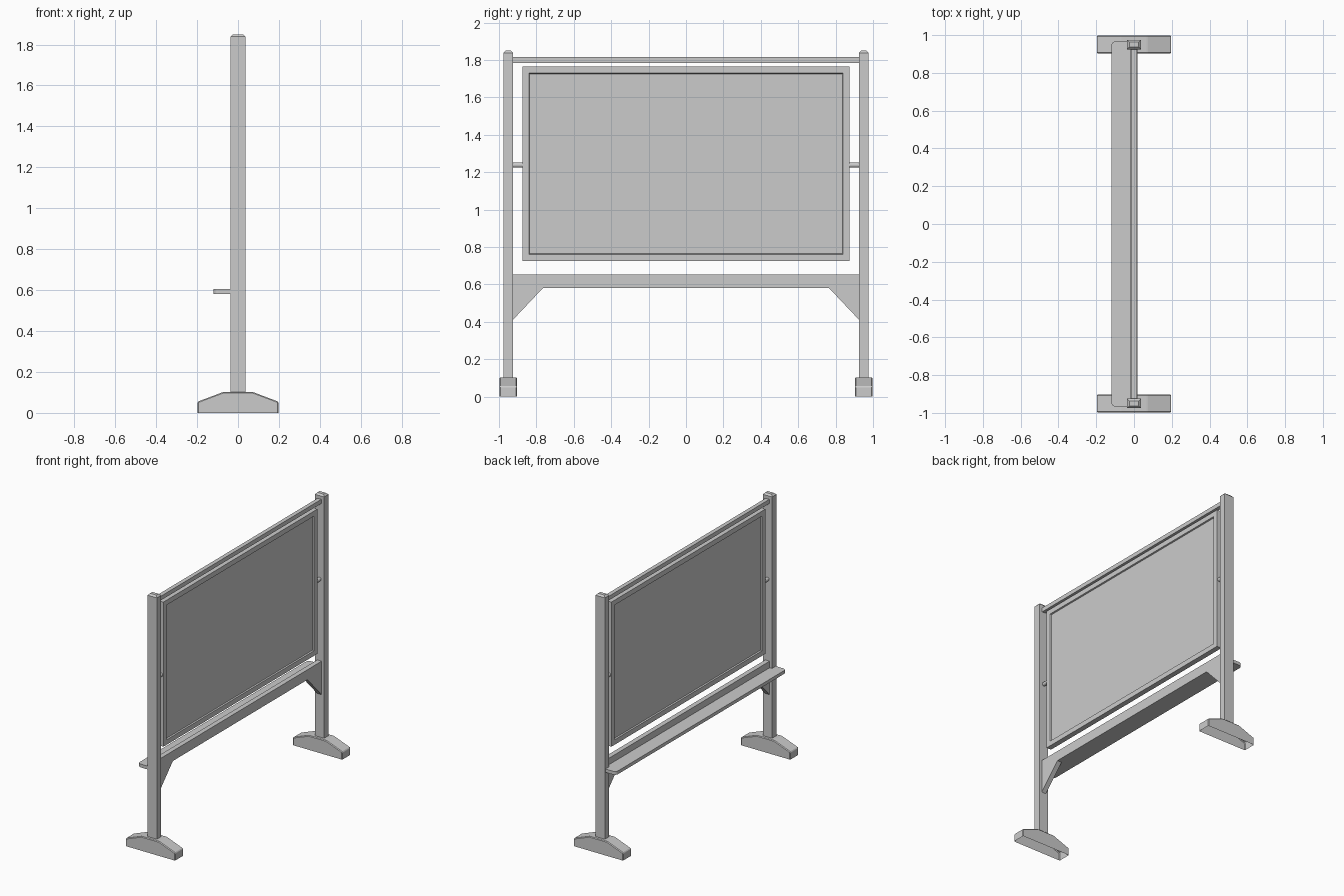
import bpy, bmesh, math
from mathutils import Vector

if "Cube" in bpy.data.objects:
    bpy.data.objects.remove(bpy.data.objects["Cube"])


def finish(name, bm):
    bmesh.ops.recalc_face_normals(bm, faces=bm.faces)
    mesh = bpy.data.meshes.new(name)
    bm.to_mesh(mesh)
    bm.free()
    ob = bpy.data.objects.new(name, mesh)
    bpy.context.collection.objects.link(ob)
    return ob


def box(x0, x1, y0, y1, z0, z1):
    bm = bmesh.new()
    bmesh.ops.create_cube(bm, size=1)
    for v in bm.verts:
        v.co = ((x0 + x1) / 2 + v.co.x * (x1 - x0),
                (y0 + y1) / 2 + v.co.y * (y1 - y0),
                (z0 + z1) / 2 + v.co.z * (z1 - z0))
    return bm


def prism(points, direction):
    bm = bmesh.new()
    face = bm.faces.new([bm.verts.new(p) for p in points])
    ext = bmesh.ops.extrude_face_region(bm, geom=[face], use_keep_orig=True)
    verts = [g for g in ext["geom"] if isinstance(g, bmesh.types.BMVert)]
    bmesh.ops.translate(bm, verts=verts, vec=Vector(direction))
    bmesh.ops.recalc_face_normals(bm, faces=bm.faces)
    return bm


def bevel(bm, edges, width):
    bmesh.ops.bevel(bm, geom=edges, offset=width, segments=1,
                    profile=0.5, affect='EDGES')


for side, label in ((-1, "left"), (1, "right")):
    yc = 0.95 * side

    # Upright post with chamfered top
    bm = box(-0.037, 0.037, yc - 0.025, yc + 0.025, 0.095, 1.85)
    bevel(bm, [e for e in bm.edges if all(v.co.z > 1.8 for v in e.verts)], 0.012)
    finish(label + "_post", bm)

    # Sloped foot, softened above and open underneath
    outline = [(-0.197, 0), (-0.197, 0.055), (-0.07, 0.103),
               (0.07, 0.103), (0.197, 0.055), (0.197, 0)]
    bm = prism([(x, yc - 0.047, z) for x, z in outline], (0, 0.094, 0))
    bevel(bm, [e for e in bm.edges if any(v.co.z > 0.01 for v in e.verts)], 0.005)
    under = [f for f in bm.faces if all(v.co.z < 1e-4 for v in f.verts)]
    bmesh.ops.delete(bm, geom=under, context='FACES')
    finish(label + "_foot", bm)

    # Pivot pin between post and board
    bpy.ops.mesh.primitive_cylinder_add(vertices=16, radius=0.014, depth=0.07,
                                        location=(0, 0.9 * side, 1.238),
                                        rotation=(math.pi / 2, 0, 0))
    bpy.context.object.name = label + "_pivot_pin"
    bpy.ops.object.shade_smooth_by_angle()

# Top rail
finish("top_rail", box(-0.015, 0.015, -0.926, 0.926, 1.785, 1.815))

# Lower rail with gussets in one profile
half = [(0.926, 0.652), (0.926, 0.41), (0.765, 0.58)]
outline = half + [(-y, z) for y, z in reversed(half)]
finish("lower_rail", prism([(-0.0175, y, z) for y, z in outline], (0.035, 0, 0)))

# Tray with rounded outer corners
r = 0.025
corner = [(-0.12 + r - r * math.sin(a), 0.968 - r + r * math.cos(a))
          for a in (i * math.pi / 12 for i in range(7))]
outline = [(-0.017, 0.968)] + corner
outline += [(x, -y) for x, y in reversed(outline)]
finish("tray", prism([(x, y, 0.581) for x, y in outline], (0, 0, 0.024)))

# Board: frame and recessed panel on both faces
bm = box(-0.019, 0.019, -0.875, 0.875, 0.725, 1.765)
for f in [f for f in bm.faces if abs(f.normal.x) > 0.9]:
    bmesh.ops.inset_region(bm, faces=[f], thickness=0.036, use_even_offset=True)
    bmesh.ops.inset_region(bm, faces=[f], thickness=0.003, depth=-0.01,
                           use_even_offset=True)
finish("board", bm)
